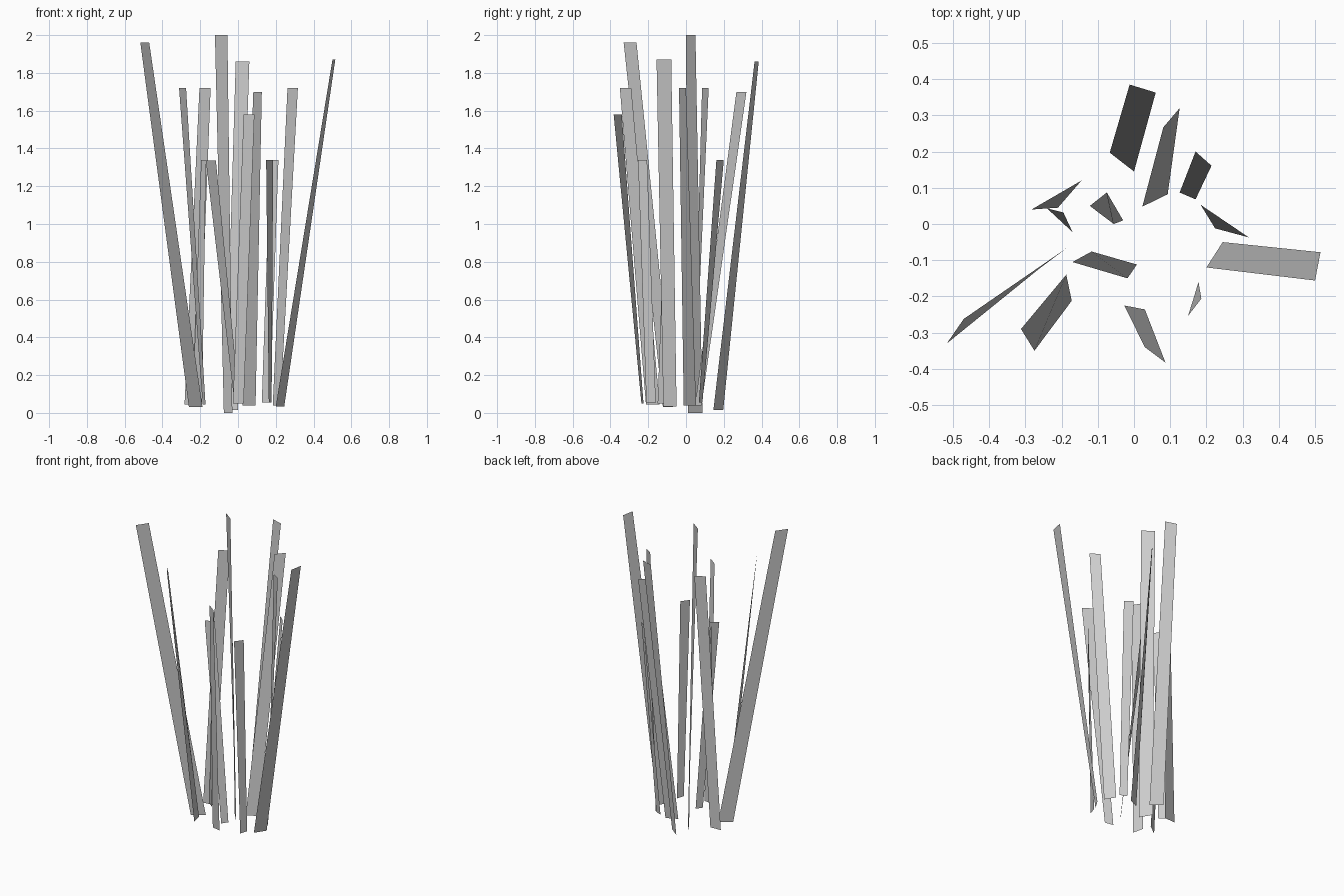
import bpy


def blade(name, base, top, z0, z1):
    """Flat grass blade: base edge and top edge, each as x1, y1, x2, y2."""
    verts = [(base[0], base[1], z0), (base[2], base[3], z0),
             (top[2], top[3], z1), (top[0], top[1], z1)]
    mesh = bpy.data.meshes.new(name)
    mesh.from_pydata(verts, [], [(0, 1, 2, 3)])
    mesh.update()
    obj = bpy.data.objects.new(name, mesh)
    bpy.context.collection.objects.link(obj)


# Tall inner blade
blade("blade_centre", (-.075, .087, -.03, .01), (-.122, .05, -.056, .0), 0.0, 2.0)

# Long outer blades
blade("blade_long_back", (-.067, .197, .0, .145), (-.012, .385, .06, .363), .015, 1.86)
blade("blade_long_right", (.2, -.12, .245, -.05), (.5, -.156, .515, -.078), .035, 1.87)
blade("blade_long_left", (-.26, -.122, -.188, -.068), (-.517, -.33, -.47, -.262), .03, 1.96)

# Medium blades
blade("blade_mid_back", (.023, .048, .093, .082), (.081, .267, .126, .32), .04, 1.70)
blade("blade_mid_right", (.184, .053, .224, -.012), (.262, .0, .317, -.037), .04, 1.72)
blade("blade_mid_front_left", (-.187, -.14, -.172, -.212), (-.312, -.29, -.275, -.35), .045, 1.72)
blade("blade_mid_left", (-.283, .04, -.21, .045), (-.204, .085, -.145, .12), .045, 1.72)
blade("blade_mid_front", (-.027, -.225, .03, -.236), (.03, -.34, .087, -.383), .05, 1.58)

# Short blades
blade("blade_short_back", (.126, .087, .17, .068), (.17, .2, .214, .161), .055, 1.34)
blade("blade_short_front_right", (.163, -.21, .178, -.16), (.149, -.254, .186, -.206), .055, 1.34)
blade("blade_short_front", (-.018, -.15, .008, -.112), (-.17, -.105, -.117, -.076), .05, 1.335)
blade("blade_short_left", (-.24, .043, -.19, .0), (-.195, .032, -.17, -.022), .055, 1.34)
